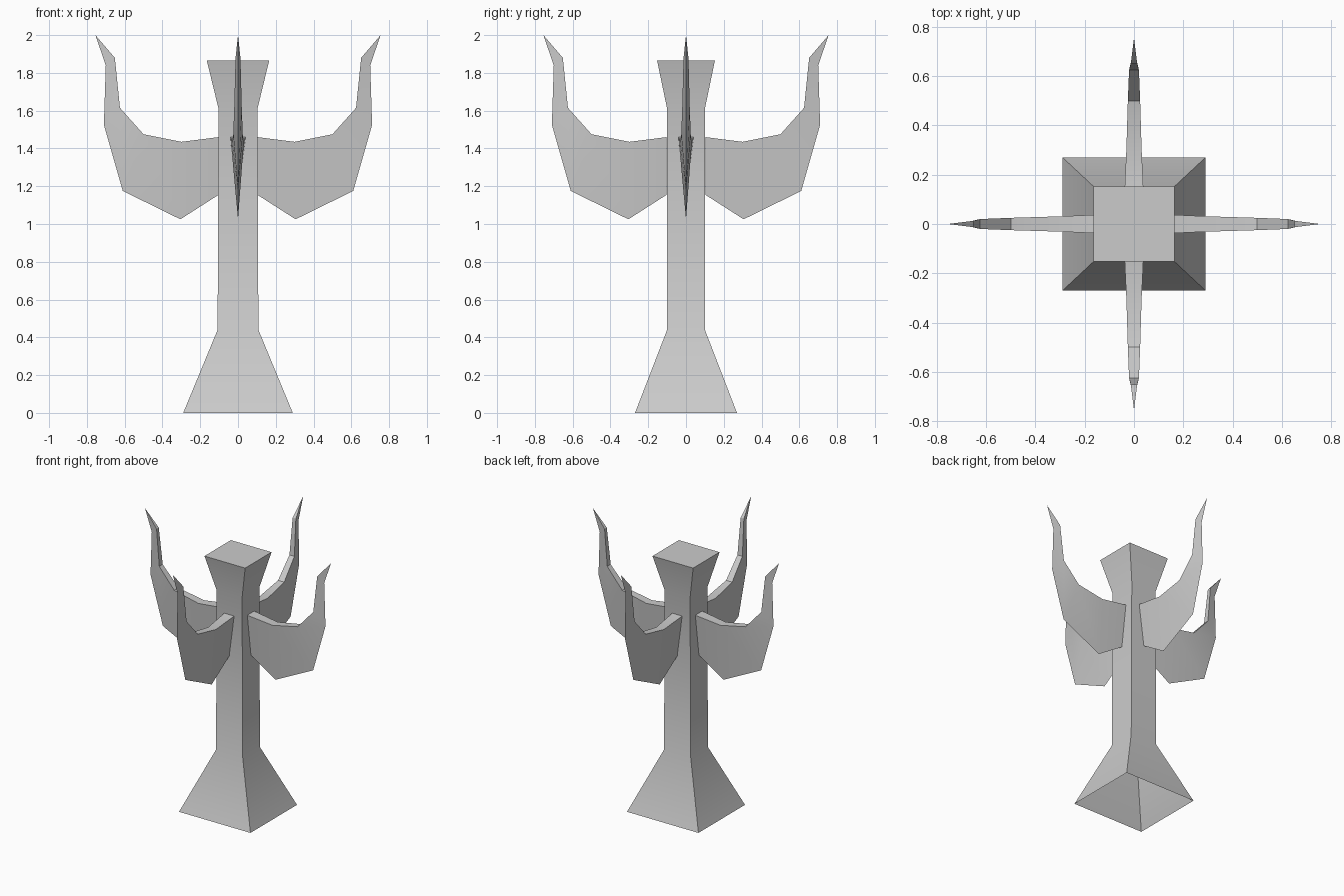
import bpy, bmesh
from math import radians
from mathutils import Matrix

old = bpy.data.objects.get("Cube")
if old:
    bpy.data.objects.remove(old, do_unlink=True)

GREY = (0.6, 0.6, 0.6, 1)
stone = bpy.data.materials.new("plain grey")
stone.use_nodes = True
stone.diffuse_color = GREY
stone.node_tree.nodes["Principled BSDF"].inputs["Base Color"].default_value = GREY


def finish(bm, name):
    """Turn a bmesh into a named, shaded object."""
    bmesh.ops.recalc_face_normals(bm, faces=bm.faces)
    mesh = bpy.data.meshes.new(name)
    bm.to_mesh(mesh)
    bm.free()
    mesh.materials.append(stone)
    obj = bpy.data.objects.new(name, mesh)
    bpy.context.collection.objects.link(obj)
    bpy.ops.object.select_all(action='DESELECT')
    obj.select_set(True)
    bpy.context.view_layer.objects.active = obj
    bpy.ops.object.shade_smooth_by_angle(angle=radians(30))
    return obj


def bridge(bm, rings):
    """Join consecutive closed rings with quads."""
    for a, b in zip(rings, rings[1:]):
        n = len(a)
        for i in range(n):
            j = (i + 1) % n
            bm.faces.new((a[i], a[j], b[j], b[i]))


# Column: square rings (half width, half depth, height), hollow underneath
bm = bmesh.new()
levels = [(0.29, 0.27, 0), (0.108, 0.1, 0.44), (0.103, 0.1, 1.61), (0.165, 0.153, 1.865)]
rings = [[bm.verts.new((sx * x, sy * y, z))
          for sx, sy in ((1, 1), (-1, 1), (-1, -1), (1, -1))]
         for x, y, z in levels]
bridge(bm, rings)
bm.faces.new(rings[-1])
finish(bm, "column")

# Arms: wedge sections (inner reach, inner height, half thickness, outer reach, outer height)
sections = [
    (0.102, 1.46, 0.04, 0.102, 1.155),
    (0.30, 1.435, 0.031, 0.305, 1.025),
    (0.50, 1.475, 0.025, 0.61, 1.175),
    (0.625, 1.615, 0.02, 0.71, 1.525),
    (0.652, 1.88, 0.013, 0.70, 1.84),
]
TIP = (0.755, 0, 2.0)


def arm(name, angle):
    bm = bmesh.new()
    rings = [[bm.verts.new(p) for p in ((r, w, z), (r, -w, z), (ro, 0, zo))]
             for r, z, w, ro, zo in sections]
    bridge(bm, rings)
    bm.faces.new(rings[0])
    tip = bm.verts.new(TIP)
    last = rings[-1]
    for i in range(3):
        bm.faces.new((last[i], last[(i + 1) % 3], tip))
    bm.transform(Matrix.Rotation(radians(angle), 4, 'Z'))
    finish(bm, name)


for i, side in enumerate(("left", "back", "right", "front")):
    arm(side + "_arm", 90 * i)
